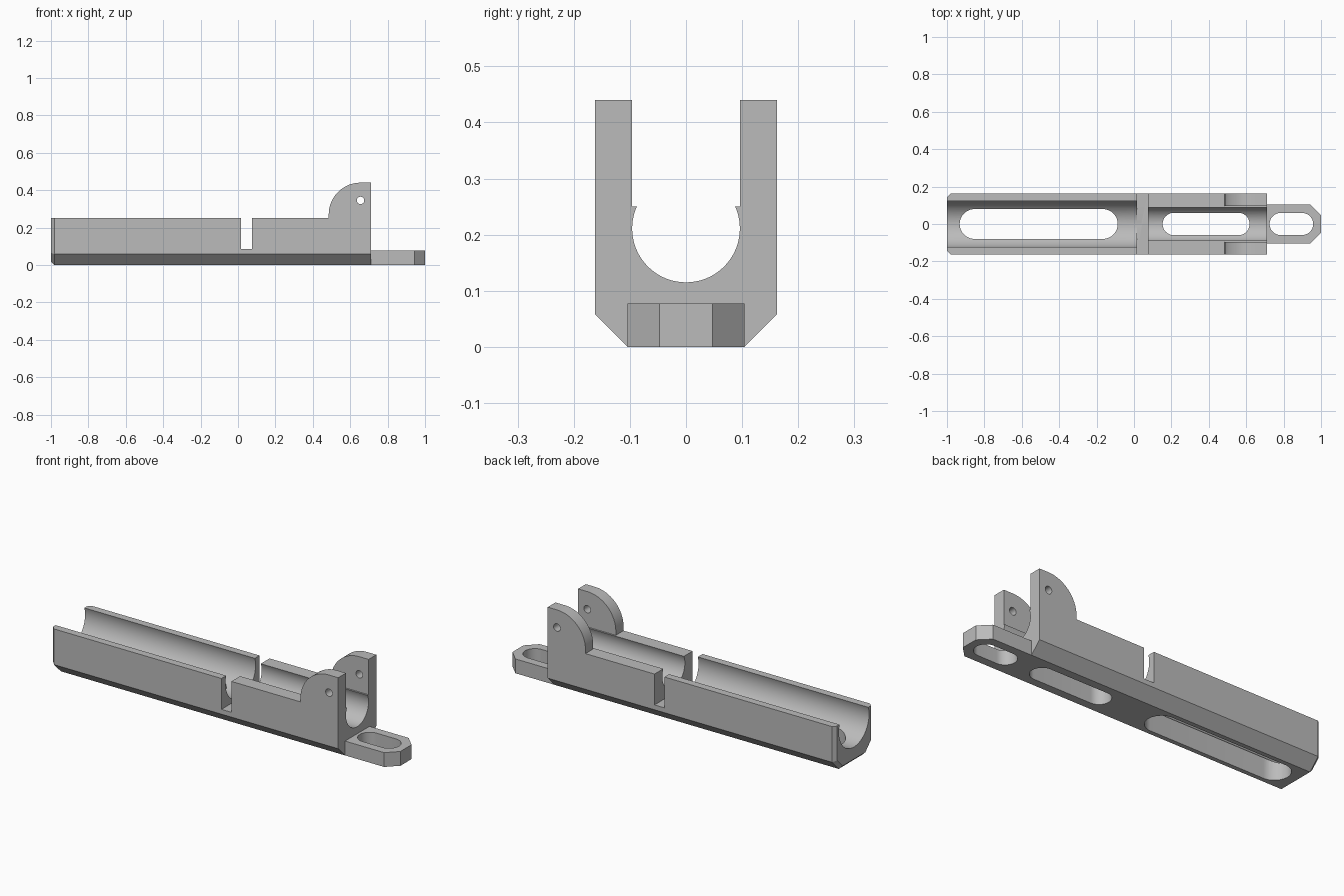
import bpy, bmesh
from math import cos, sin, pi

if "Cube" in bpy.data.objects:
    bpy.data.objects.remove(bpy.data.objects["Cube"])

grey = bpy.data.materials.new("plain_grey")
grey.use_nodes = True
colour = (0.5, 0.5, 0.5, 1)
grey.diffuse_color = colour
grey.node_tree.nodes["Principled BSDF"].inputs["Base Color"].default_value = colour


def loft(name, rings):
    """Closed solid through matching rings of points."""
    bm = bmesh.new()
    loops = [[bm.verts.new(p) for p in ring] for ring in rings]
    n = len(loops[0])
    for a, b in zip(loops, loops[1:]):
        for i in range(n):
            j = (i + 1) % n
            bm.faces.new((a[i], a[j], b[j], b[i]))
    bm.faces.new(loops[0])
    bm.faces.new(loops[-1])
    bmesh.ops.recalc_face_normals(bm, faces=bm.faces)
    mesh = bpy.data.meshes.new(name)
    bm.to_mesh(mesh)
    bm.free()
    mesh.materials.append(grey)
    ob = bpy.data.objects.new(name, mesh)
    bpy.context.collection.objects.link(ob)
    return ob


def prism(name, points, axis, start, end):
    """Extrude a 2D outline along x, y or z."""
    place = {"x": lambda p, t: (t, p[0], p[1]),
             "y": lambda p, t: (p[0], t, p[1]),
             "z": lambda p, t: (p[0], p[1], t)}[axis]
    return loft(name, [[place(p, t) for p in points] for t in (start, end)])


def arc(cx, cy, r, a0, a1, steps):
    return [(cx + r * cos(a0 + (a1 - a0) * i / steps),
             cy + r * sin(a0 + (a1 - a0) * i / steps)) for i in range(steps + 1)]


def circle(cx, cy, r, steps=72):
    return arc(cx, cy, r, 0, 2 * pi, steps)[:-1]


def slot(x0, x1, r):
    return arc(x1 - r, 0, r, -pi / 2, pi / 2, 24) + arc(x0 + r, 0, r, pi / 2, 3 * pi / 2, 24)


def combine(target, tool, operation):
    mod = target.modifiers.new(operation, "BOOLEAN")
    mod.operation, mod.solver, mod.object = operation, "EXACT", tool
    bpy.context.view_layer.objects.active = target
    bpy.ops.object.modifier_apply(modifier=mod.name)
    bpy.data.objects.remove(tool)


W, TOP, BASE, CH, END = 0.162, 0.25, 0.104, 0.018, 0.71
AXIS_Z, SMALL_R, LARGE_R = 0.211, 0.096, 0.128


def section(x, inset=0):
    half = [(W - inset, TOP), (W - inset, 0.058 + inset * 0.4), (BASE - inset * 0.4, inset)]
    return [(x, y, z) for y, z in half] + [(x, -y, z) for y, z in reversed(half)]


# Trough block with bevelled rear end
body = loft("cradle_body", [section(-1, CH), section(CH - 1), section(END)])

# Wide bore, narrow bore and cross groove
combine(body, prism("wide_bore", circle(0, AXIS_Z, LARGE_R), "x", -1.1, 0.04), "DIFFERENCE")
combine(body, prism("narrow_bore", circle(0, AXIS_Z, SMALL_R), "x", 0.03, 0.8), "DIFFERENCE")
groove = [(0.015, 0.084), (0.074, 0.084), (0.074, 0.5), (0.015, 0.5)]
combine(body, prism("cross_groove", groove, "y", -0.3, 0.3), "DIFFERENCE")

# Long openings through the floor
for x0, x1, r in ((-0.932, -0.087, 0.08), (0.153, 0.618, 0.06)):
    combine(body, prism("floor_slot", slot(x0, x1, r), "z", -0.1, 0.2), "DIFFERENCE")

# Rounded hinge ears with pin holes
ear = [(END, TOP - 0.01), (END, 0.44)] + arc(0.655, 0.27, 0.17, pi / 2, pi, 24) + [(0.485, TOP - 0.01)]
for side in (1, -1):
    lug = prism("hinge_ear", ear, "y", side * SMALL_R, side * W)
    combine(lug, prism("pin_hole", circle(0.655, 0.345, 0.02, 32), "y", -0.3, 0.3), "DIFFERENCE")
    combine(body, lug, "UNION")

# Mounting tab with clipped corners and a slot
tab_half = [(END, BASE), (0.943, BASE), (1, 0.047)]
tab = prism("mounting_tab", tab_half + [(x, -y) for x, y in reversed(tab_half)], "z", 0, 0.077)
combine(tab, prism("tab_slot", slot(0.725, 0.958, 0.059), "z", -0.1, 0.2), "DIFFERENCE")

for ob in (body, tab):
    bpy.ops.object.select_all(action="DESELECT")
    ob.select_set(True)
    bpy.context.view_layer.objects.active = ob
    bpy.ops.object.shade_smooth_by_angle(angle=pi / 6)
